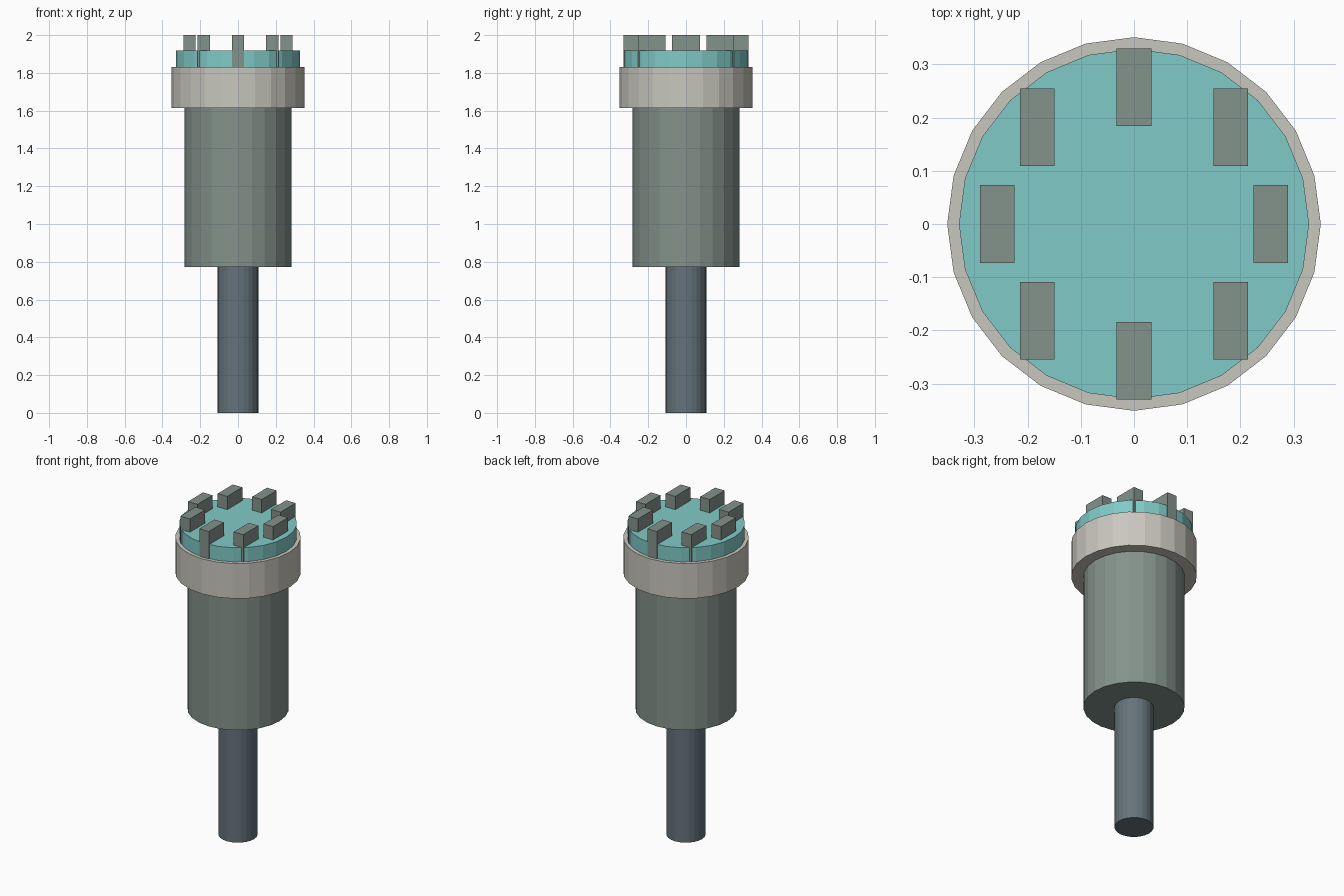
import bpy
from math import cos, sin, pi

if "Cube" in bpy.data.objects:
    bpy.data.objects.remove(bpy.data.objects["Cube"], do_unlink=True)


def srgb(hex_colour):
    parts = [int(hex_colour[i:i + 2], 16) / 255 for i in (0, 2, 4)]
    return [c / 12.92 if c <= 0.04045 else ((c + 0.055) / 1.055) ** 2.4 for c in parts] + [1.0]


def make_material(name, hex_colour):
    mat = bpy.data.materials.new(name)
    mat.use_nodes = True
    mat.diffuse_color = srgb(hex_colour)
    mat.node_tree.nodes["Principled BSDF"].inputs["Base Color"].default_value = srgb(hex_colour)
    return mat


steel = make_material("dark blue grey", "65737A")
casing = make_material("green grey", "84928B")
pale = make_material("warm pale grey", "C9C7BE")
teal = make_material("teal", "80CAC7")


def finish(name, mat):
    obj = bpy.context.object
    obj.name = name
    obj.data.materials.append(mat)
    return obj


def cylinder(name, radius, bottom, top, mat):
    bpy.ops.mesh.primitive_cylinder_add(vertices=24, radius=radius, depth=top - bottom,
                                        location=(0, 0, (bottom + top) / 2))
    return finish(name, mat)


# Stacked turned parts, from the shaft up to the cap
cylinder("shaft", 0.109, 0, 0.773, steel)
cylinder("body", 0.283, 0.773, 1.615, casing)
cylinder("collar", 0.351, 1.615, 1.831, pale)
cylinder("cap", 0.329, 1.831, 1.918, teal)

# Ring of teeth, all parallel to the y axis and let into the cap
for i in range(8):
    angle = i * pi / 4
    bpy.ops.mesh.primitive_cube_add(size=1, location=(0.257 * cos(angle), 0.257 * sin(angle), 1.9155))
    tooth = finish(f"tooth_{i + 1}", casing)
    tooth.scale = (0.065, 0.146, 0.169)
